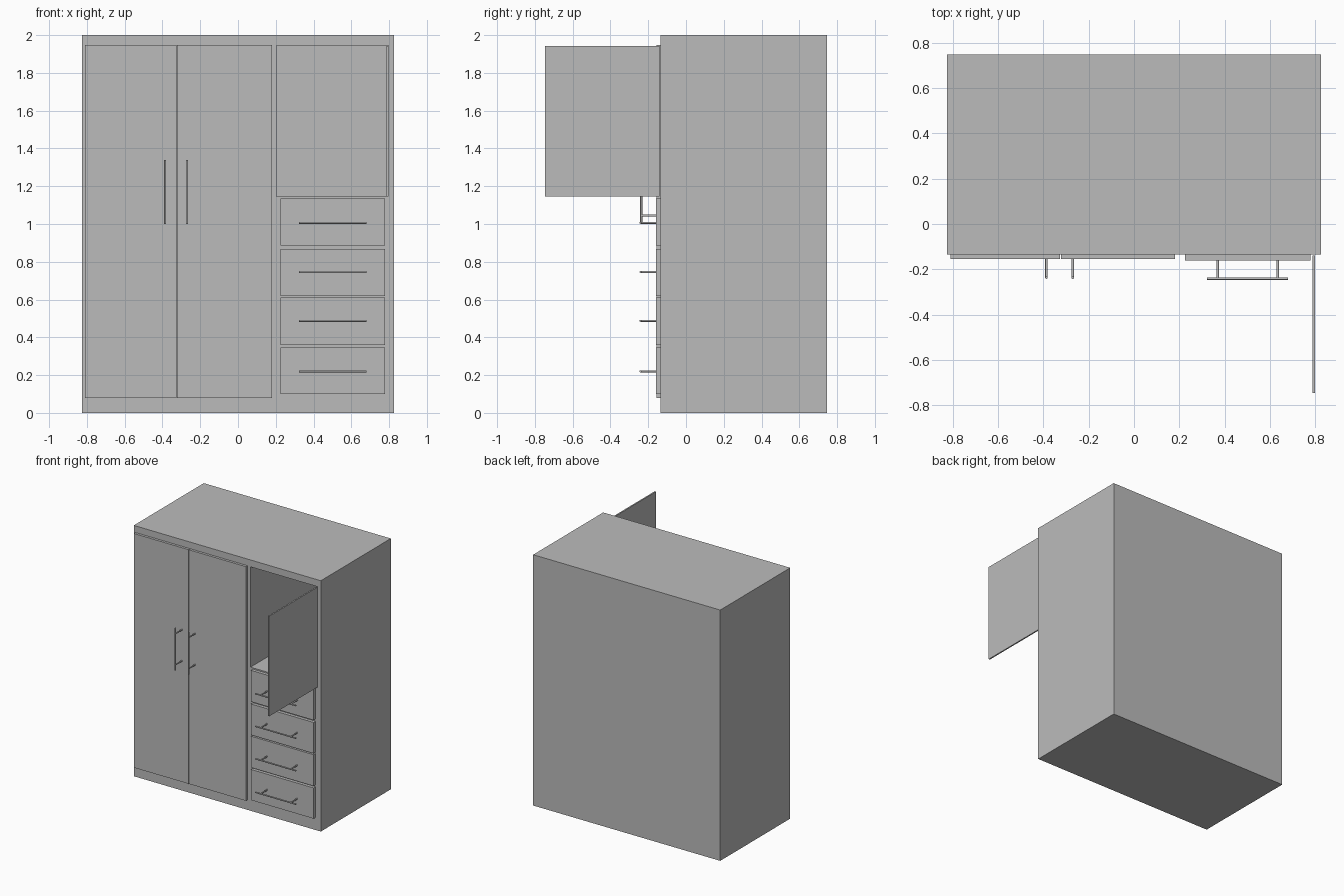
import bpy, bmesh
from mathutils import Matrix, Vector

if "Cube" in bpy.data.objects:
    bpy.data.objects.remove(bpy.data.objects["Cube"])

grey = bpy.data.materials.new("plain_grey")
grey.diffuse_color = (0.5, 0.5, 0.5, 1)
grey.use_nodes = True
grey.node_tree.nodes["Principled BSDF"].inputs["Base Color"].default_value = grey.diffuse_color
FRONT, BACK = -0.135, 0.747


def finish(name, bm):
    me = bpy.data.meshes.new(name)
    bmesh.ops.recalc_face_normals(bm, faces=bm.faces)
    bm.to_mesh(me)
    bm.free()
    me.materials.append(grey)
    ob = bpy.data.objects.new(name, me)
    bpy.context.collection.objects.link(ob)
    return ob


def add_box(bm, x0, x1, y0, y1, z0, z1):
    m = (Matrix.Translation(((x0 + x1) / 2, (y0 + y1) / 2, (z0 + z1) / 2))
         @ Matrix.Diagonal((x1 - x0, y1 - y0, z1 - z0, 1)))
    bmesh.ops.create_cube(bm, size=1, matrix=m)


def box(name, *bounds):
    bm = bmesh.new()
    add_box(bm, *bounds)
    return finish(name, bm)


def add_rod(bm, a, b, r=0.0055):
    a, b = Vector(a), Vector(b)
    d = b - a
    m = Matrix.Translation((a + b) / 2) @ d.to_track_quat('Z', 'Y').to_matrix().to_4x4()
    bmesh.ops.create_cone(bm, cap_ends=True, segments=12, radius1=r, radius2=r,
                          depth=d.length, matrix=m)


def handle(name, a, b, inset, face_y):
    """Bar from a to b with two posts running back to the panel face."""
    bm = bmesh.new()
    a, b = Vector(a), Vector(b)
    add_rod(bm, a, b)
    step = (b - a).normalized() * inset
    for p in (a + step, b - step):
        add_rod(bm, p, (p.x, face_y + 0.005, p.z))
    ob = finish(name, bm)
    for p in ob.data.polygons:
        p.use_smooth = len(p.vertices) == 4
    for e in ob.data.edges:
        # keep the cap rims crisp
        caps = [p for p in ob.data.polygons if len(p.vertices) > 4
                and set(e.vertices) <= set(p.vertices)]
        e.use_edge_sharp = bool(caps)
    return ob


# Cabinet body, with the open compartment pushed in from the front face
bm = bmesh.new()
add_box(bm, -0.825, 0.825, FRONT, BACK, 0, 2)
bm.normal_update()
front = min(bm.faces, key=lambda f: f.calc_center_median().y)
bmesh.ops.inset_individual(bm, faces=[front], thickness=0.1)
for v in front.verts:
    v.co.x = 0.205 if v.co.x < 0 else 0.798
    v.co.z = 1.145 if v.co.z < 1 else 1.945
cavity = bmesh.ops.extrude_discrete_faces(bm, faces=[front])["faces"][0]
for v in cavity.verts:
    v.co.y = BACK - 0.025
finish("cabinet_body", bm)

# Tall doors and their upright handles
box("left_door", -0.81, -0.326, -0.155, FRONT, 0.08, 1.947)
box("right_door", -0.322, 0.18, -0.155, FRONT, 0.08, 1.947)
for side, x in (("left", -0.386), ("right", -0.27)):
    handle(side + "_door_handle", (x, -0.237, 1.0), (x, -0.237, 1.338), 0.045, -0.155)

# Small door, swung fully open
box("open_door", 0.787, 0.798, -0.746, FRONT - 0.004, 1.145, 1.943)

# Drawer fronts and their level handles
drawers = ((0.1, 0.345, 0.22), (0.36, 0.61, 0.487), (0.62, 0.867, 0.746), (0.885, 1.135, 1.006))
for i, (z0, z1, zh) in enumerate(drawers, 1):
    box(f"drawer_front_{i}", 0.226, 0.779, -0.16, FRONT, z0, z1)
    handle(f"drawer_handle_{i}", (0.323, -0.241, zh), (0.68, -0.241, zh), 0.046, -0.16)
